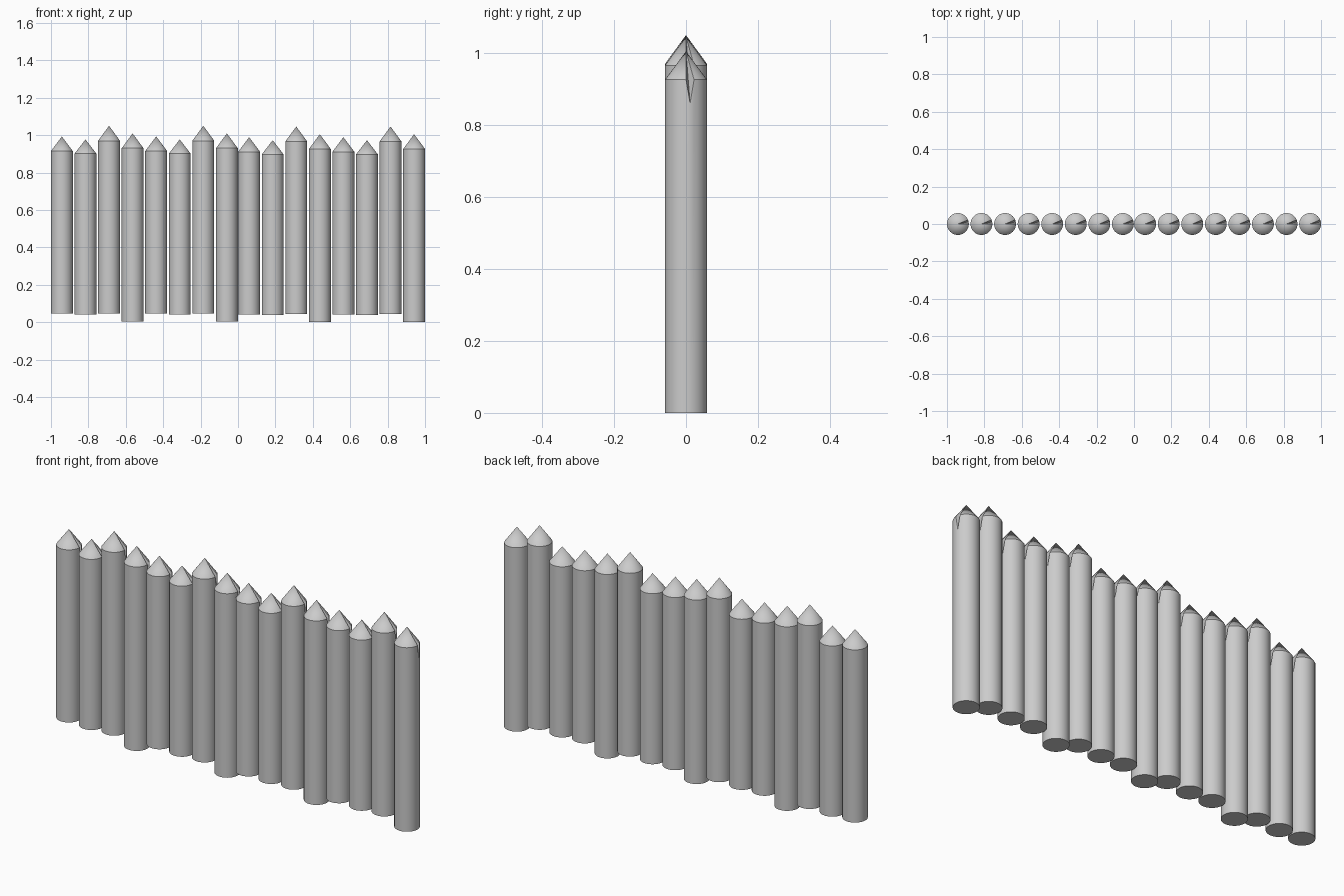
import bpy, bmesh
from math import cos, sin, tau, radians

if "Cube" in bpy.data.objects:
    bpy.data.objects.remove(bpy.data.objects["Cube"])

SIDES = 32
RADIUS = 0.0585


def make_stake(name, x, bottom, rim, tip):
    """Round log with a pointed top and a narrow split below the tip."""
    bm = bmesh.new()
    ring = [(x + RADIUS * cos(tau * i / SIDES), RADIUS * sin(tau * i / SIDES))
            for i in range(SIDES)]
    low = [bm.verts.new((px, py, bottom)) for px, py in ring]
    high = [bm.verts.new((px, py, rim)) for px, py in ring]
    high[1].co.z -= 0.066  # split in the wood
    apex = bm.verts.new((x, 0, tip))
    bm.faces.new(low[::-1])
    for i in range(SIDES):
        j = (i + 1) % SIDES
        bm.faces.new((low[i], low[j], high[j], high[i]))
        bm.faces.new((high[i], high[j], apex))
    mesh = bpy.data.meshes.new(name)
    bm.to_mesh(mesh)
    bm.free()
    obj = bpy.data.objects.new(name, mesh)
    bpy.context.collection.objects.link(obj)
    bpy.ops.object.select_all(action='DESELECT')
    obj.select_set(True)
    bpy.context.view_layer.objects.active = obj
    bpy.ops.object.shade_smooth_by_angle(angle=radians(30))


# Four repeating stake heights: bottom, rim, tip
PATTERN = [(0.046, 0.915, 0.993), (0.042, 0.901, 0.977),
           (0.047, 0.970, 1.050), (0.004, 0.930, 1.009)]

# Two fence sections of eight stakes, the right one slightly lower
for section, (start, drop) in enumerate([(-0.9415, 0.0), (0.0595, 0.004)]):
    for k in range(8):
        b, r, t = PATTERN[k % 4]
        make_stake(f"fence_stake_{section * 8 + k + 1:02d}",
                   start + 0.126 * k, b - drop, r - drop, t - drop)
